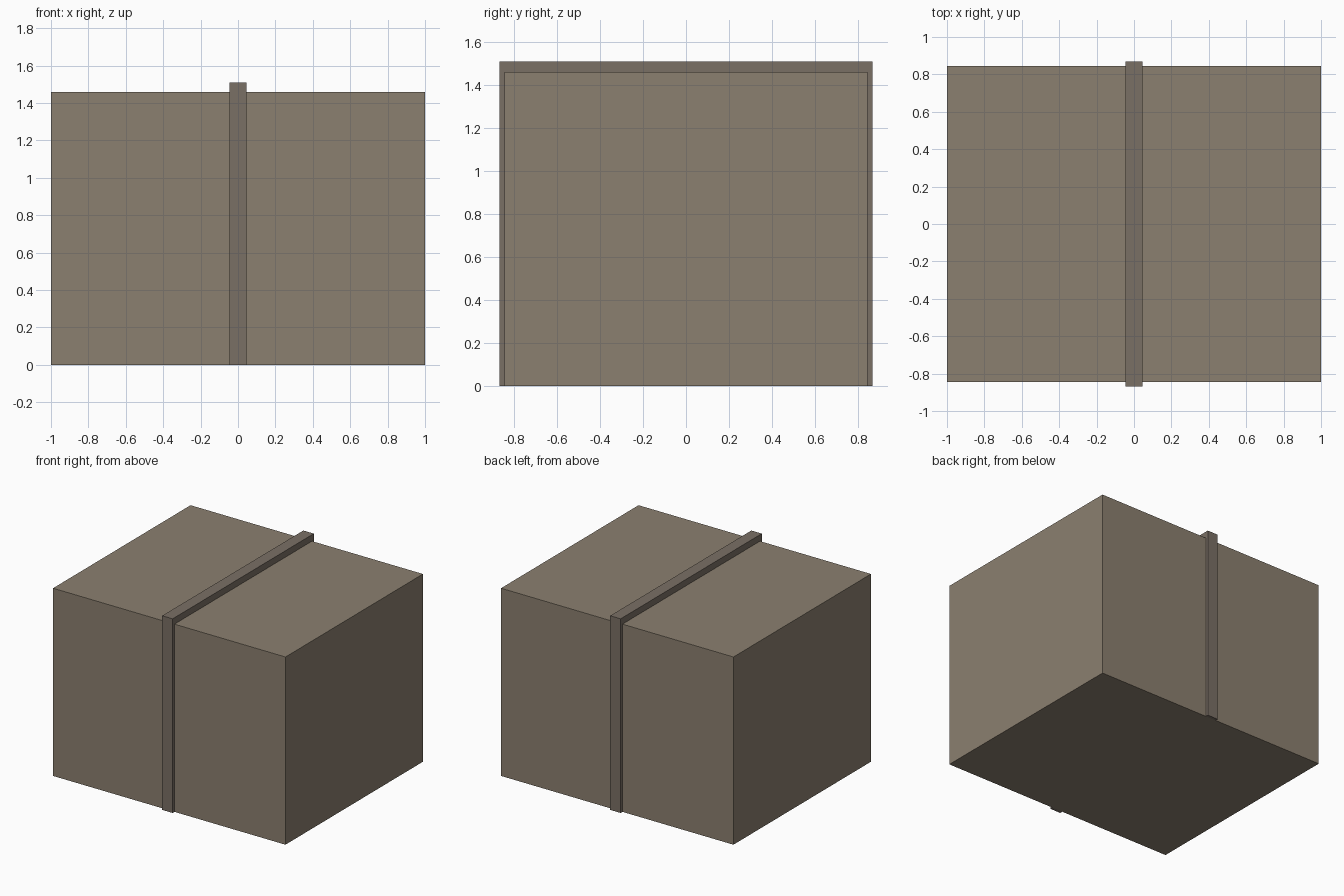
import bpy

if "Cube" in bpy.data.objects:
    bpy.data.objects.remove(bpy.data.objects["Cube"])


def material(name, color):
    mat = bpy.data.materials.new(name)
    mat.diffuse_color = (*color, 1.0)
    mat.use_nodes = True
    mat.node_tree.nodes["Principled BSDF"].inputs["Base Color"].default_value = mat.diffuse_color
    return mat


def block(name, width, depth, height, mat):
    """Box centred on x and y, standing on z = 0."""
    bpy.ops.mesh.primitive_cube_add(size=1, location=(0, 0, height / 2))
    obj = bpy.context.object
    obj.name = name
    obj.scale = (width, depth, height)
    bpy.ops.object.transform_apply(location=True, rotation=False, scale=True)
    obj.data.materials.append(mat)
    return obj


# Main crate body
block("crate_body", 2.0, 1.69, 1.46, material("tan", (0.26, 0.215, 0.16)))

# Band wrapped around the middle, standing proud of the front, back and top
block("centre_band", 0.09, 1.735, 1.51, material("dark_tan", (0.195, 0.16, 0.13)))
